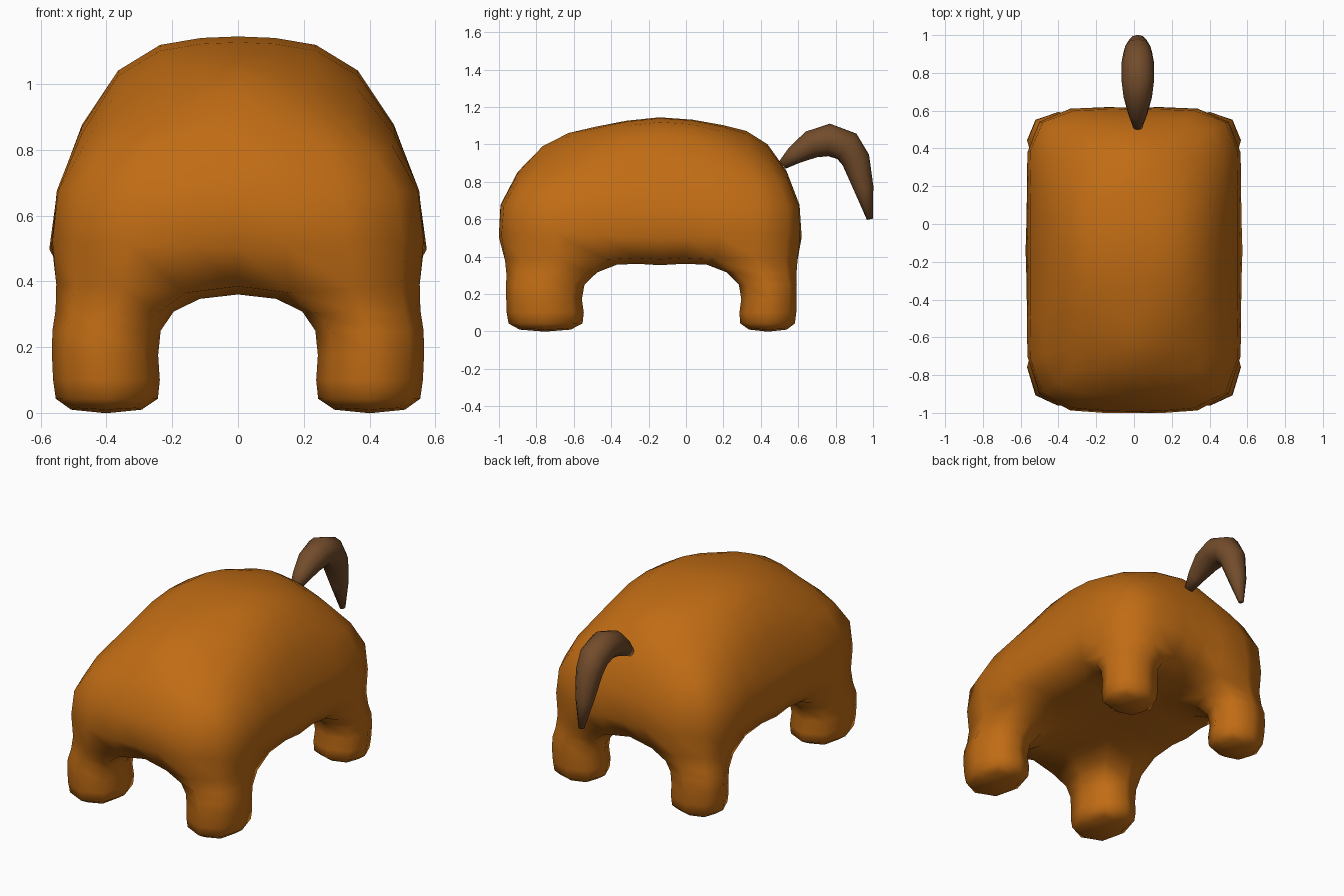
import bpy, bmesh, math
from mathutils import Vector

if "Cube" in bpy.data.objects:
    bpy.data.objects.remove(bpy.data.objects["Cube"])


def finish(name, bm, color):
    bmesh.ops.recalc_face_normals(bm, faces=bm.faces)
    me = bpy.data.meshes.new(name)
    bm.to_mesh(me)
    bm.free()
    me.shade_smooth()
    mat = bpy.data.materials.new(name + "_color")
    mat.diffuse_color = (*color, 1)
    mat.use_nodes = True
    mat.node_tree.nodes["Principled BSDF"].inputs["Base Color"].default_value = mat.diffuse_color
    me.materials.append(mat)
    ob = bpy.data.objects.new(name, me)
    bpy.context.collection.objects.link(ob)
    return ob


# Body: block grid of 3 x 4 cells, with legs pulled from the corner cells
bm = bmesh.new()
V = {}


def vert(key, x, y, z):
    V[key] = bm.verts.new((x, y, z))


def quad(*keys):
    bm.faces.new([V[k] for k in keys])


top_y, top_z = [-.77, -.48, -.14, .19, .44], [.985, 1.10, 1.155, 1.11, .995]
mid_y, root_y = [-.895, -.50, -.14, .20, .54], [-.885, -.43, -.14, .16, .53]
for i in range(4):
    s, outer = (-1 if i < 2 else 1), i in (0, 3)
    for j in range(5):
        end = j in (0, 4)
        # back layer
        x = (.34 if end else .365) if outer else .11
        vert((i, j, 't'), s * x, top_y[j], top_z[j] - (.115 if outer else .014))
        # widest loop
        if outer or end:
            x = (.485 if end else .55) if outer else .13
            y = mid_y[j] if outer or not end else (-.99 if j == 0 else .607)
            vert((i, j, 'm'), s * x, y, .675)
        # belly and leg roots
        x = (.497 if end else .515) if outer else .16
        y = root_y[j] if outer or not end else (-.92 if j == 0 else .56)
        vert((i, j, 'r'), s * x, y, .385 if outer else .365)

for i in range(3):
    for j in range(4):
        cell = [(i, j), (i + 1, j), (i + 1, j + 1), (i, j + 1)]
        quad(*[(*c, 't') for c in cell])
        if i == 1 or j in (1, 2):
            quad(*[(*c, 'r') for c in cell])
            continue
        # leg rings down to the sole
        xs = (-.52, -.28) if i == 0 else (.28, .52)
        ys = (-.905, -.60) if j == 0 else (.325, .55)
        cx, cy = sum(xs) / 2, sum(ys) / 2
        rings = [[(*c, 'r') for c in cell]]
        for n, (z, f) in enumerate([(.25, 1), (.10, .98), (.015, .74)]):
            ring = [(*c, i, j, n) for c in cell]
            for k, x, y in zip(ring, (xs[0], xs[1], xs[1], xs[0]),
                               (ys[0], ys[0], ys[1], ys[1])):
                vert(k, cx + (x - cx) * f, cy + (y - cy) * f, z)
            rings.append(ring)
        for a, b in zip(rings, rings[1:]):
            for k in range(4):
                n = (k + 1) % 4
                quad(a[k], a[n], b[n], b[k])
        quad(*rings[-1])

rim = ([(i, 0) for i in range(3)] + [(3, j) for j in range(4)]
       + [(i, 4) for i in (3, 2, 1)] + [(0, j) for j in (4, 3, 2, 1)])
for a, b in zip(rim, rim[1:] + rim[:1]):
    for hi, lo in ('tm', 'mr'):
        quad((*a, hi), (*b, hi), (*b, lo), (*a, lo))

body = finish("body", bm, (.53, .15, .007))
sub = body.modifiers.new("Subdivision", 'SUBSURF')
sub.levels = sub.render_levels = 1

# Swell the cage until the smoothed surface passes through the chosen points
goal = [v.co.copy() for v in body.data.vertices]
for _ in range(10):
    dg = bpy.context.evaluated_depsgraph_get()
    dg.update()
    smooth = [v.co.copy() for v in body.evaluated_get(dg).data.vertices]
    for v, g, p in zip(body.data.vertices, goal, smooth):
        v.co += (g - p) * .9
    body.data.update()
    body.update_tag()

# Tail: tapered hooked tube, (y, z, radius)
path = [(.515, .89, .026), (.58, .943, .05), (.67, 1.0, .075), (.765, 1.024, .087),
        (.86, .99, .085), (.908, .917, .076), (.95, .765, .053), (.983, .60, .016)]
bm = bmesh.new()
rings = []
for n, (y, z, r) in enumerate(path):
    a, b = path[max(n - 1, 0)], path[min(n + 1, len(path) - 1)]
    t = Vector((0, b[0] - a[0], b[1] - a[1])).normalized()
    up = Vector((0, -t.z, t.y))
    rings.append([bm.verts.new(Vector((.02 + r * math.cos(k * math.pi / 6), y, z))
                               + up * r * math.sin(k * math.pi / 6)) for k in range(12)])
for a, b in zip(rings, rings[1:]):
    for k in range(12):
        n = (k + 1) % 12
        bm.faces.new((a[k], a[n], b[n], b[k]))
bm.faces.new(rings[0])
bm.faces.new(rings[-1])
finish("tail", bm, (.17, .072, .024))
